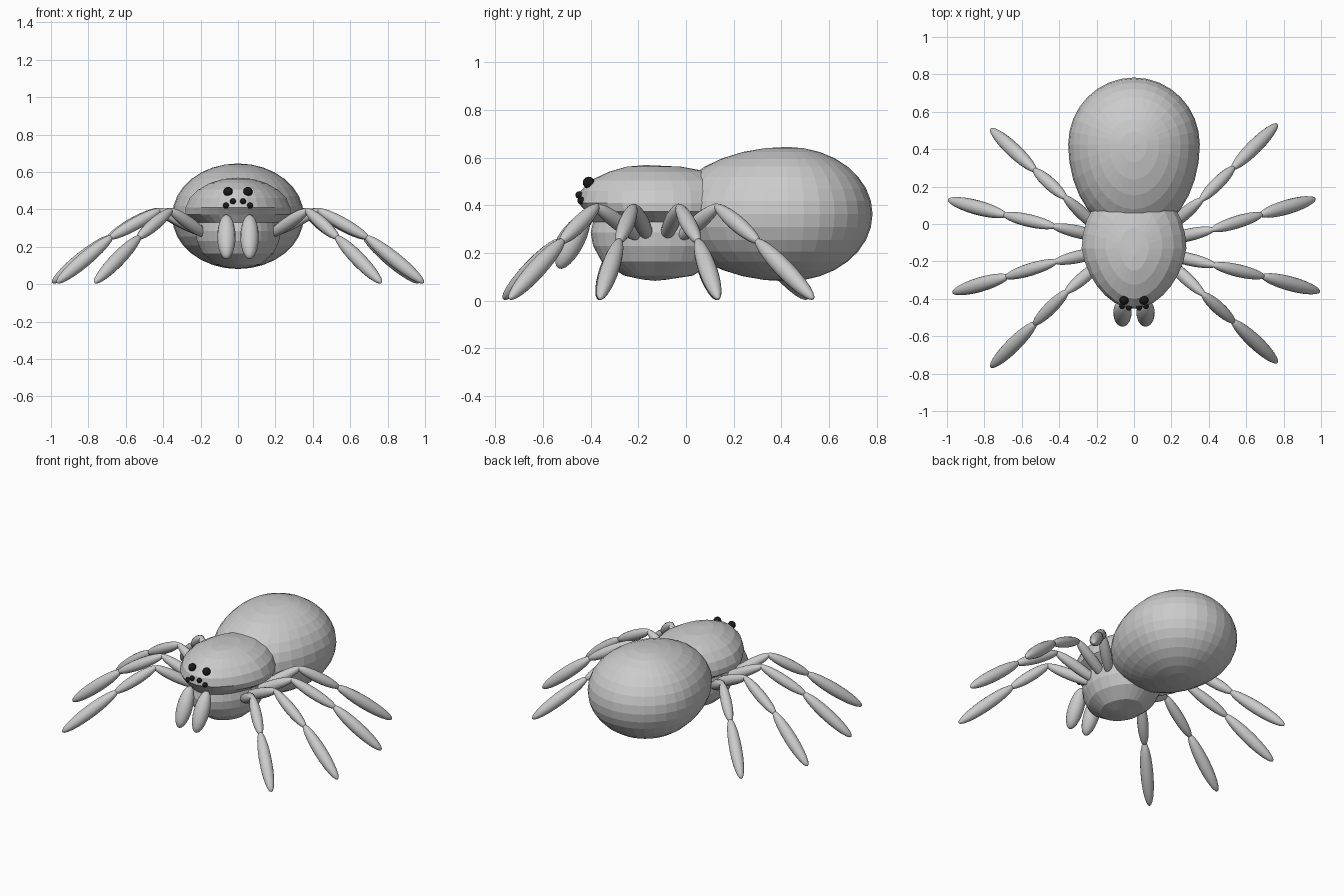
import bpy, bmesh
from math import sin, cos, pi
from mathutils import Vector, Matrix

if "Cube" in bpy.data.objects:
    bpy.data.objects.remove(bpy.data.objects["Cube"])


def finish(name, bm, smooth=False, mat=None):
    me = bpy.data.meshes.new(name)
    bmesh.ops.recalc_face_normals(bm, faces=bm.faces)
    bm.to_mesh(me)
    bm.free()
    for p in me.polygons:
        p.use_smooth = smooth
    if mat:
        me.materials.append(mat)
    ob = bpy.data.objects.new(name, me)
    bpy.context.collection.objects.link(ob)
    return ob


def ellipsoid(bm, p, q, r, seg=16, rings=12):
    """Long ellipsoid with its tips at p and q."""
    p, q = Vector(p), Vector(q)
    d = q - p
    m = (Matrix.Translation((p + q) / 2) @ d.to_track_quat('Z', 'Y').to_matrix().to_4x4()
         @ Matrix.Diagonal((r, r, d.length / 2, 1)))
    bmesh.ops.create_uvsphere(bm, u_segments=seg, v_segments=rings, radius=1, matrix=m)


# Abdomen: upright sphere, stretched toward the front
bm = bmesh.new()
bmesh.ops.create_uvsphere(bm, u_segments=32, v_segments=16, radius=1)
for v in bm.verts:
    x, y, z = v.co
    v.co = (0.352 * x, 0.425 + y * (0.358 if y > 0 else 0.49), 0.363 + 0.282 * z)
finish("abdomen", bm)

# Head and thorax: egg-shaped rings (z, half width, front y, back y), undercut below the shell
rings = [(0.088, 0.05, -0.18, -0.08), (0.105, 0.12, -0.26, 0.03), (0.165, 0.19, -0.355, 0.12),
         (0.23, 0.22, -0.39, 0.16), (0.285, 0.225, -0.40, 0.16), (0.33, 0.215, -0.39, 0.15),
         (0.373, 0.28, -0.42, 0.22), (0.41, 0.28, -0.452, 0.22), (0.46, 0.258, -0.442, 0.21),
         (0.505, 0.213, -0.40, 0.18), (0.54, 0.152, -0.325, 0.10), (0.562, 0.08, -0.25, -0.02)]
N, CY = 28, -0.13
bm = bmesh.new()
loops = []
for z, w, yf, yb in rings:
    loop = []
    for i in range(N):
        c, s = cos(2 * pi * i / N), sin(2 * pi * i / N)
        y = CY + s * (yb - CY if s > 0 else CY - yf)
        loop.append(bm.verts.new((w * c * (1 - 0.15 * max(0, -s)), y, z)))
    loops.append(loop)
for a, b in zip(loops, loops[1:]):
    for i in range(N):
        j = (i + 1) % N
        bm.faces.new((a[i], a[j], b[j], b[i]))
for loop, tip in ((loops[0], (0, -0.13, 0.083)), (loops[-1], (0, -0.17, 0.569))):
    t = bm.verts.new(tip)
    for i in range(N):
        bm.faces.new((loop[i], loop[(i + 1) % N], t))
finish("head_and_thorax", bm)

# Legs: hip, knee, shin joint, foot; the left set is the right set turned half way round
legs = [((0.17, -0.19, 0.26), (0.37, -0.375, 0.395), (0.53, -0.52, 0.25), (0.767, -0.742, 0.006)),
        ((0.15, -0.155, 0.26), (0.43, -0.22, 0.395), (0.69, -0.28, 0.25), (0.994, -0.362, 0.006)),
        ((0.15, -0.09, 0.26), (0.42, -0.03, 0.395), (0.68, 0.05, 0.25), (0.97, 0.135, 0.006)),
        ((0.17, -0.03, 0.26), (0.36, 0.13, 0.395), (0.53, 0.30, 0.25), (0.767, 0.535, 0.006))]
turn = Matrix.Translation((0, -0.232, 0)) @ Matrix.Rotation(pi, 4, 'Z')
for side in ("right", "left"):
    for k, pts in enumerate(legs):
        pts = [Vector(p) for p in pts]
        if side == "left":
            pts = [turn @ p for p in pts]
        bm = bmesh.new()
        for i, r in enumerate((0.034, 0.034, 0.039)):
            p, q = pts[i], pts[i + 1]
            d = (q - p).normalized() * 0.014
            ellipsoid(bm, p - d, q + d if i < 2 else q, r)
        finish(f"{side}_leg_{k + 1}", bm, True)

# Jaws
for sx, side in ((1, "right"), (-1, "left")):
    bm = bmesh.new()
    ellipsoid(bm, (sx * 0.062, -0.415, 0.37), (sx * 0.062, -0.535, 0.135), 0.049)
    finish(side + "_jaw", bm, True)

# Eyes
black = bpy.data.materials.new("eye_black")
black.diffuse_color = (0.01, 0.01, 0.01, 1)
black.use_nodes = True
black.node_tree.nodes["Principled BSDF"].inputs["Base Color"].default_value = black.diffuse_color
for name, x, y, z, r in (("upper_eye", 0.053, -0.408, 0.495, 0.025),
                         ("inner_eye", 0.027, -0.448, 0.443, 0.016),
                         ("outer_eye", 0.064, -0.440, 0.42, 0.016)):
    for sx, side in ((1, "right"), (-1, "left")):
        bm = bmesh.new()
        bmesh.ops.create_uvsphere(bm, u_segments=12, v_segments=8, radius=r,
                                  matrix=Matrix.Translation((sx * x, y, z)))
        finish(f"{side}_{name}", bm, True, black)
